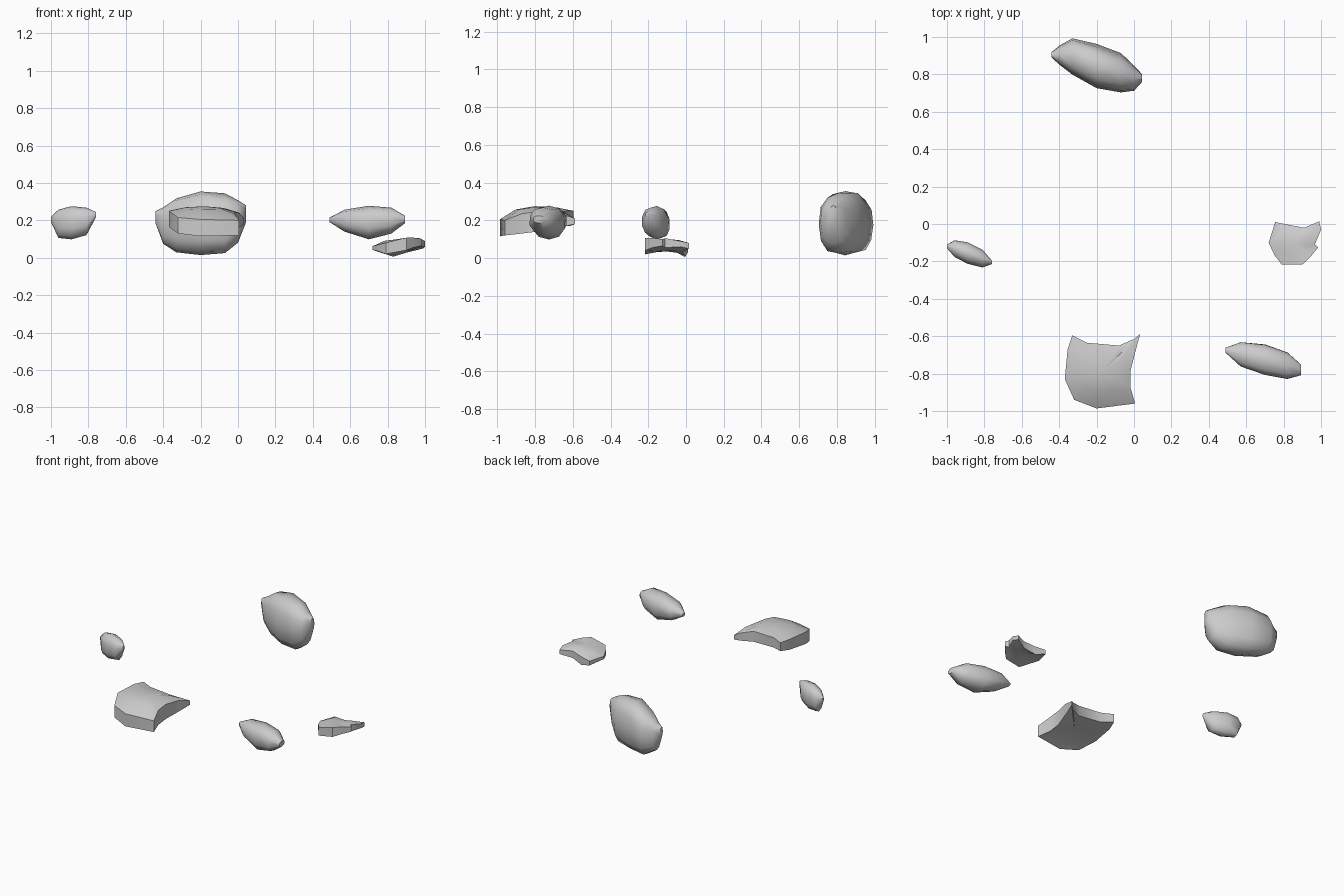
import bpy, bmesh, math, random

random.seed(4)


def finish(name, bm, angle):
    bmesh.ops.recalc_face_normals(bm, faces=bm.faces)
    mesh = bpy.data.meshes.new(name)
    bm.to_mesh(mesh)
    bm.free()
    obj = bpy.data.objects.new(name, mesh)
    bpy.context.collection.objects.link(obj)
    bpy.ops.object.select_all(action='DESELECT')
    obj.select_set(True)
    bpy.context.view_layer.objects.active = obj
    bpy.ops.object.shade_smooth_by_angle(angle=math.radians(angle))


def bridge(bm, a, b):
    n = len(a)
    for i in range(n):
        bm.faces.new((a[i], a[(i + 1) % n], b[(i + 1) % n], b[i]))


def fan(bm, ring, co):
    c = bm.verts.new(co)
    for i in range(len(ring)):
        bm.faces.new((ring[i], ring[(i + 1) % len(ring)], c))


def boulder(name, sections, sides=10, rough=0.006):
    """Rounded rock lofted through sections (x, y_min, y_max, z_min, z_max)."""
    bm = bmesh.new()
    rings = []
    for x, y0, y1, z0, z1 in sections:
        ring = []
        for i in range(sides):
            a = 2 * math.pi * i / sides + math.pi / 2
            c, s = math.cos(a), math.sin(a)
            c = math.copysign(abs(c) ** 0.85, c)
            s = math.copysign(abs(s) ** 0.85, s)
            k = 1 - random.random() * rough * 10
            ring.append(bm.verts.new((x,
                                      (y0 + y1) / 2 + c * k * (y1 - y0) / 2,
                                      (z0 + z1) / 2 + s * k * (z1 - z0) / 2)))
        rings.append(ring)
    for a, b in zip(rings, rings[1:]):
        bridge(bm, a, b)
    bm.faces.new(rings[0])
    bm.faces.new(rings[-1])
    finish(name, bm, 50)


def shard(name, rim, top, bottom):
    """Broken slab: rim points (x, y, z_top, z_bottom), domed top, hollow base."""
    bm = bmesh.new()
    up = [bm.verts.new((x, y, zt)) for x, y, zt, zb in rim]
    low = [bm.verts.new((x, y, zb)) for x, y, zt, zb in rim]
    bridge(bm, up, low)
    for ring, c in ((up, top), (low, bottom)):
        inner = [bm.verts.new((v.co.x + (c[0] - v.co.x) * 0.45,
                               v.co.y + (c[1] - v.co.y) * 0.45,
                               v.co.z + (c[2] - v.co.z) * 0.75)) for v in ring]
        bridge(bm, ring, inner)
        fan(bm, inner, c)
    finish(name, bm, 35)


# Large upright boulder at the back
boulder("large_boulder", [
    (-0.44, 0.89, 0.92, 0.18, 0.25), (-0.40, 0.85, 0.955, 0.07, 0.27),
    (-0.33, 0.795, 0.998, 0.025, 0.325), (-0.20, 0.72, 0.965, 0.008, 0.364),
    (-0.07, 0.70, 0.915, 0.015, 0.345), (0.0, 0.71, 0.85, 0.08, 0.31),
    (0.044, 0.76, 0.80, 0.19, 0.28)], sides=12)

# Small boulder on the left
boulder("small_boulder", [
    (-1.0, -0.13, -0.11, 0.19, 0.22), (-0.96, -0.178, -0.085, 0.105, 0.258),
    (-0.89, -0.215, -0.095, 0.098, 0.276), (-0.81, -0.235, -0.135, 0.12, 0.268),
    (-0.76, -0.215, -0.195, 0.215, 0.245)], rough=0.003)

# Long pebble at the front right
boulder("long_pebble", [
    (0.49, -0.69, -0.66, 0.19, 0.215), (0.57, -0.765, -0.628, 0.138, 0.258),
    (0.70, -0.812, -0.64, 0.096, 0.28), (0.82, -0.832, -0.683, 0.128, 0.269),
    (0.893, -0.81, -0.75, 0.185, 0.225)], rough=0.003)

# Large slab with scooped back and right edges
shard("large_shard", [
    (-0.33, -0.595, 0.25, 0.19), (-0.25, -0.635, 0.25, 0.18),
    (-0.08, -0.65, 0.245, 0.17), (0.0, -0.615, 0.225, 0.17),
    (0.033, -0.588, 0.21, 0.18), (0.008, -0.68, 0.24, 0.16),
    (-0.02, -0.79, 0.245, 0.14), (-0.02, -0.87, 0.235, 0.13),
    (0.006, -0.96, 0.20, 0.12), (-0.20, -0.986, 0.205, 0.115),
    (-0.32, -0.94, 0.215, 0.13), (-0.37, -0.83, 0.25, 0.165),
    (-0.355, -0.67, 0.255, 0.18)],
    (-0.18, -0.80, 0.275), (-0.17, -0.80, 0.165))

# Small tilted slab on the right
shard("small_shard", [
    (0.72, -0.10, 0.062, 0.042), (0.755, 0.01, 0.06, 0.03),
    (0.83, -0.005, 0.065, 0.006), (0.91, -0.02, 0.08, 0.03),
    (0.99, 0.015, 0.08, 0.05), (1.0, -0.03, 0.09, 0.06),
    (0.967, -0.11, 0.105, 0.055), (0.985, -0.125, 0.10, 0.065),
    (0.94, -0.18, 0.107, 0.055), (0.90, -0.217, 0.107, 0.04),
    (0.79, -0.217, 0.08, 0.02), (0.75, -0.165, 0.07, 0.035)],
    (0.86, -0.10, 0.10), (0.86, -0.10, 0.035))
